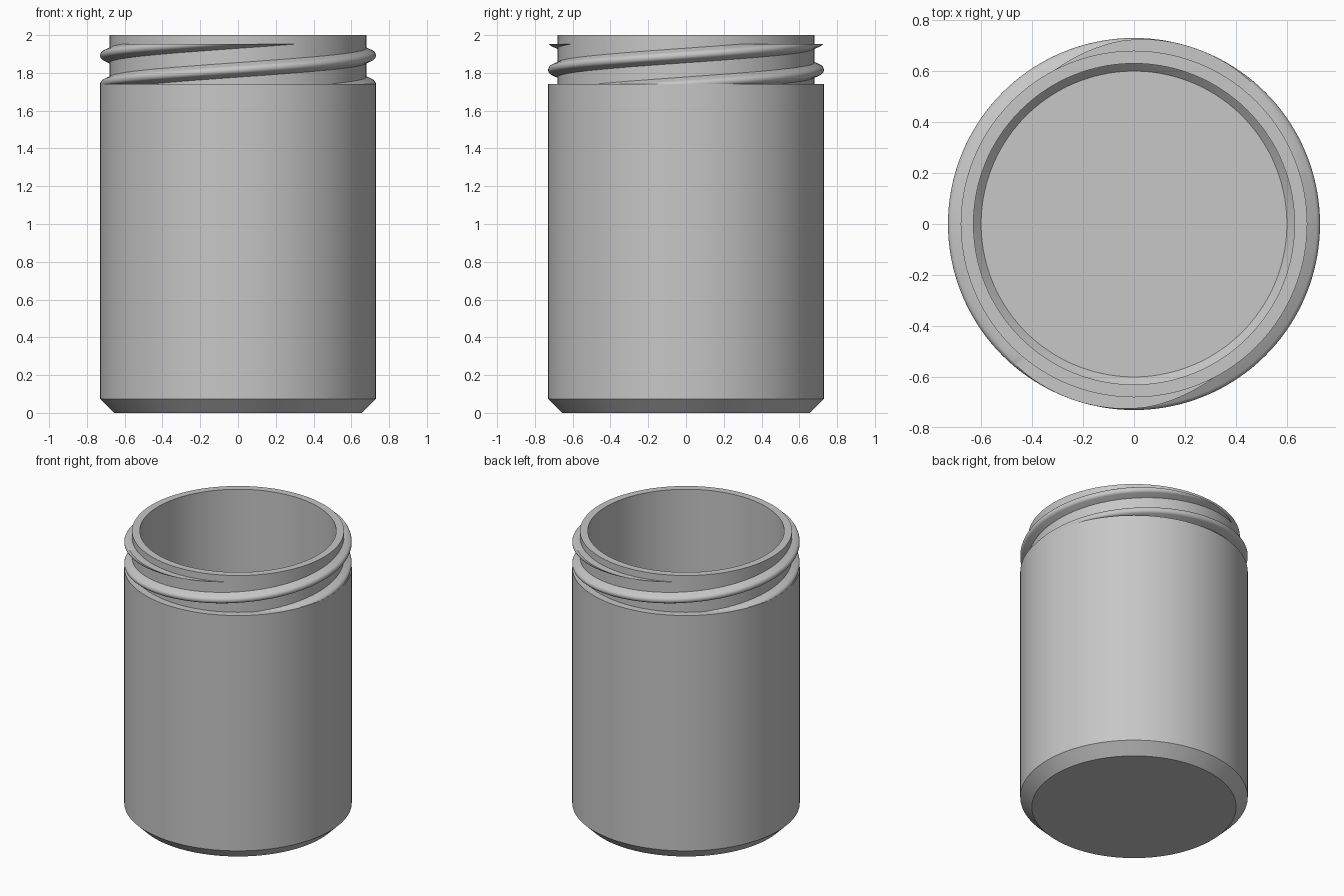
import bpy, bmesh
from math import sin, cos, pi, radians
from mathutils import Matrix

cube = bpy.data.objects.get("Cube")
if cube:
    bpy.data.objects.remove(cube)

SHELF, THREAD_TOP = 1.74, 1.953
PITCH, FRONT_Z = 0.305, 1.816

grey = bpy.data.materials.new("plain grey")
grey.use_nodes = True
colour = (0.57, 0.57, 0.57, 1)
grey.diffuse_color = colour
grey.node_tree.nodes["Principled BSDF"].inputs["Base Color"].default_value = colour


def finish(name, bm):
    bmesh.ops.recalc_face_normals(bm, faces=bm.faces)
    mesh = bpy.data.meshes.new(name)
    bm.to_mesh(mesh)
    bm.free()
    mesh.materials.append(grey)
    obj = bpy.data.objects.new(name, mesh)
    bpy.context.collection.objects.link(obj)
    bpy.ops.object.select_all(action="DESELECT")
    obj.select_set(True)
    bpy.context.view_layer.objects.active = obj
    bpy.ops.object.shade_smooth_by_angle(angle=radians(35))
    return obj


# Jar: one wall profile, chamfered outside and inside, turned about z
profile = [(0, 0), (0.656, 0), (0.73, 0.074), (0.73, SHELF), (0.68, SHELF),
           (0.68, 2), (0.63, 2), (0.63, 0.13), (0.6, 0.1), (0, 0.1)]
bm = bmesh.new()
verts = [bm.verts.new((r, 0, z)) for r, z in profile]
edges = [bm.edges.new(pair) for pair in zip(verts, verts[1:])]
bmesh.ops.spin(bm, geom=verts + edges, cent=(0, 0, 0), axis=(0, 0, 1),
               angle=2 * pi, steps=144, use_merge=True)
bmesh.ops.remove_doubles(bm, verts=bm.verts, dist=1e-5)
finish("jar_body", bm)

# Thread section: straight flanks with a rounded crest, root buried in the neck
crest = [radians(-65 + 13 * i) for i in range(11)]
section = [(0.66, -0.048)]
section += [(0.706 + 0.024 * cos(t), 0.024 * sin(t)) for t in crest]
section += [(0.66, 0.048)]


def thread(name, turn):
    bm = bmesh.new()
    rings = []
    for deg in range(-165, 231, 3):
        a = radians(deg)
        z = FRONT_Z + PITCH * a / (2 * pi)
        rings.append([bm.verts.new((r * sin(a), -r * cos(a), z + h))
                      for r, h in section])
    n = len(section)
    for low, high in zip(rings, rings[1:]):
        for i in range(n):
            j = (i + 1) % n
            bm.faces.new((low[i], low[j], high[j], high[i]))
    # Trim flat at the shelf and below the rim, then cap the top cut
    for z, up in ((SHELF, -1), (THREAD_TOP, 1)):
        cut = bmesh.ops.bisect_plane(
            bm, geom=bm.verts[:] + bm.edges[:] + bm.faces[:], dist=1e-6,
            plane_co=(0, 0, z), plane_no=(0, 0, up), clear_outer=True)
    rim = [e for e in cut["geom_cut"] if isinstance(e, bmesh.types.BMEdge)]
    bmesh.ops.triangle_fill(bm, edges=rim, use_beauty=True, normal=(0, 0, 1))
    bmesh.ops.transform(bm, matrix=Matrix.Rotation(turn, 4, "Z"), verts=bm.verts)
    finish(name, bm)


# Two matching thread starts, half a turn apart
thread("front_thread", 0)
thread("back_thread", pi)
